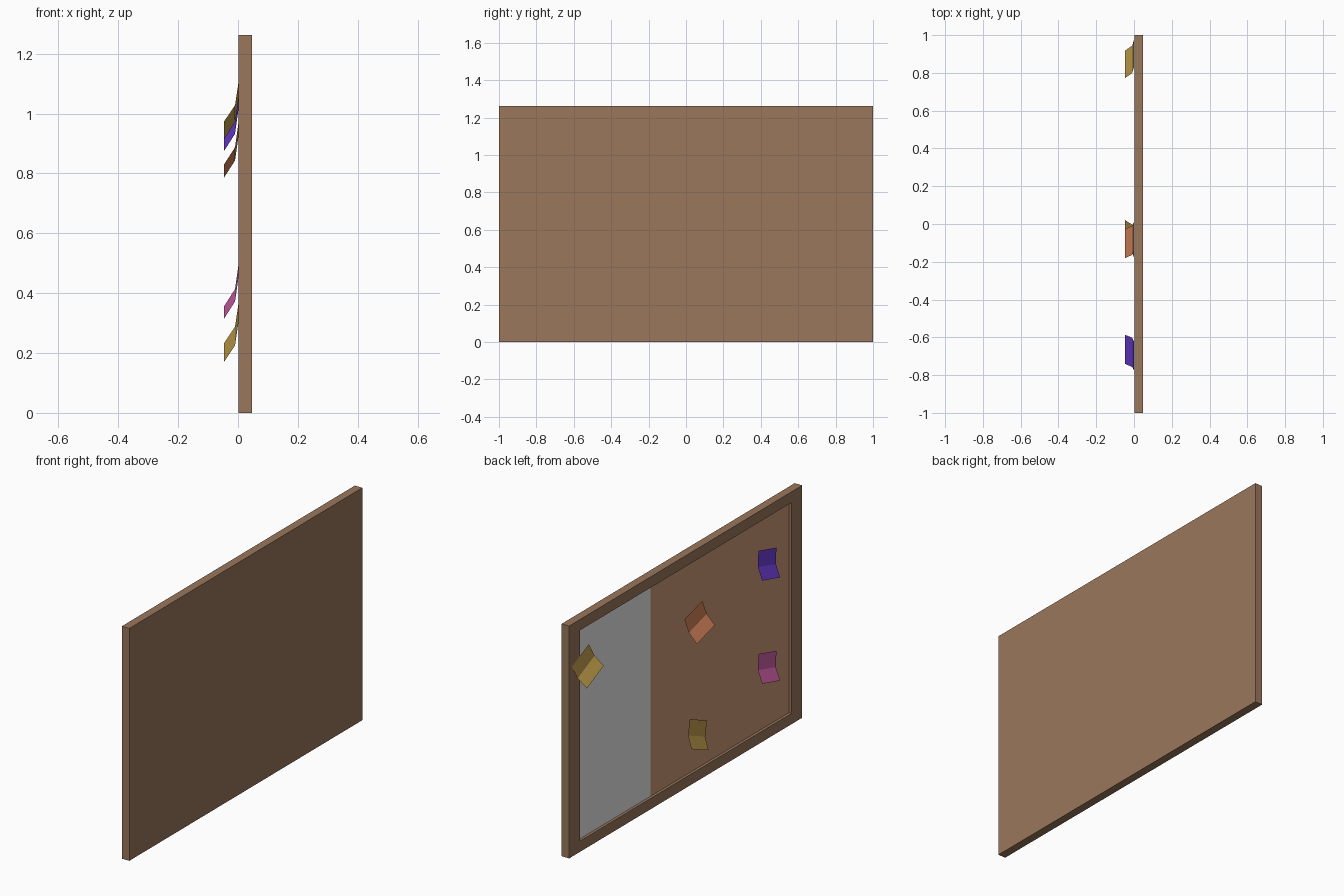
import bpy, bmesh, math
from mathutils import Vector

if "Cube" in bpy.data.objects:
    bpy.data.objects.remove(bpy.data.objects["Cube"], do_unlink=True)

HALF_Y, HEIGHT = 1.0, 1.262
FRONT_X, BACK_X, PANEL_X = 0.002, 0.047, 0.017
INNER = 0.907          # opening as a share of the outer frame
SPLIT_Y = 0.28         # border between whiteboard and cork


def material(name, rgb):
    mat = bpy.data.materials.new(name)
    mat.use_nodes = True
    colour = (*rgb, 1.0)
    mat.diffuse_color = colour
    mat.node_tree.nodes["Principled BSDF"].inputs["Base Color"].default_value = colour
    return mat


def finish(bm, name, mat):
    mesh = bpy.data.meshes.new(name)
    bm.to_mesh(mesh)
    bm.free()
    mesh.materials.append(mat)
    obj = bpy.data.objects.new(name, mesh)
    bpy.context.collection.objects.link(obj)
    return obj


def rectangle(x, y0, y1, z0, z1):
    return [(x, y1, z0), (x, y0, z0), (x, y0, z1), (x, y1, z1)]


def scaled_rectangle(x, scale):
    mid = HEIGHT / 2
    return rectangle(x, -HALF_Y * scale, HALF_Y * scale, mid * (1 - scale), mid * (1 + scale))


wood = material("brown wood", (0.32, 0.184, 0.106))
cork = material("light cork", (0.60, 0.32, 0.184))
white = material("whiteboard white", (0.8, 0.8, 0.8))
yellow = material("yellow paper", (0.54, 0.342, 0.073))
purple = material("purple paper", (0.156, 0.05, 0.694))
orange = material("orange paper", (0.638, 0.22, 0.098))
pink = material("pink paper", (0.638, 0.119, 0.402))

# Frame: rectangular rings from the back, round the rim, into the recess
bm = bmesh.new()
rings = [[bm.verts.new(p) for p in scaled_rectangle(x, s)]
         for x, s in ((BACK_X, 1), (FRONT_X, 1), (FRONT_X, INNER), (PANEL_X, INNER))]
bm.faces.new(rings[0])
for a, b in zip(rings, rings[1:]):
    for i in range(4):
        j = (i + 1) % 4
        bm.faces.new((a[i], a[j], b[j], b[i]))
bmesh.ops.recalc_face_normals(bm, faces=bm.faces)
bm.normal_update()
if max(bm.faces, key=lambda f: f.calc_center_median().x).normal.x < 0:
    bmesh.ops.reverse_faces(bm, faces=bm.faces)
finish(bm, "frame", wood)

# Two panels at the bottom of the recess
low, high = HEIGHT / 2 * (1 - INNER), HEIGHT / 2 * (1 + INNER)
for name, y0, y1, mat in (("cork_panel", -INNER, SPLIT_Y, cork),
                          ("whiteboard_panel", SPLIT_Y, INNER, white)):
    bm = bmesh.new()
    face = bm.faces.new([bm.verts.new(p) for p in rectangle(PANEL_X, y0, y1, low, high)])
    face.normal_update()
    if face.normal.x > 0:
        face.normal_flip()
    finish(bm, name, mat)


# Paper notes: flat at the top, curling away from the board at the bottom
def note(name, y, z, tilt, mat, width=0.16):
    a = math.radians(tilt)
    across = Vector((0, -math.cos(a), -math.sin(a)))
    down = Vector((0, math.sin(a), -math.cos(a)))
    bm = bmesh.new()
    rows = []
    for drop, x in ((0, FRONT_X - 0.001), (0.08, -0.01), (0.14, -0.047)):
        centre = Vector((x, y, z)) + down * drop
        rows.append([bm.verts.new(centre + across * side * width / 2) for side in (-1, 1)])
    for top, bottom in zip(rows, rows[1:]):
        bm.faces.new((top[0], bottom[0], bottom[1], top[1]))
    finish(bm, name, mat)


note("yellow_note_upper", 0.905, 1.066, -25, yellow)
note("yellow_note_lower", -0.108, 0.33, 23, yellow)
note("purple_note", -0.70, 1.03, 15, purple)
note("pink_note", -0.70, 0.47, 15, pink)
note("orange_note", -0.065, 0.942, -16, orange)
